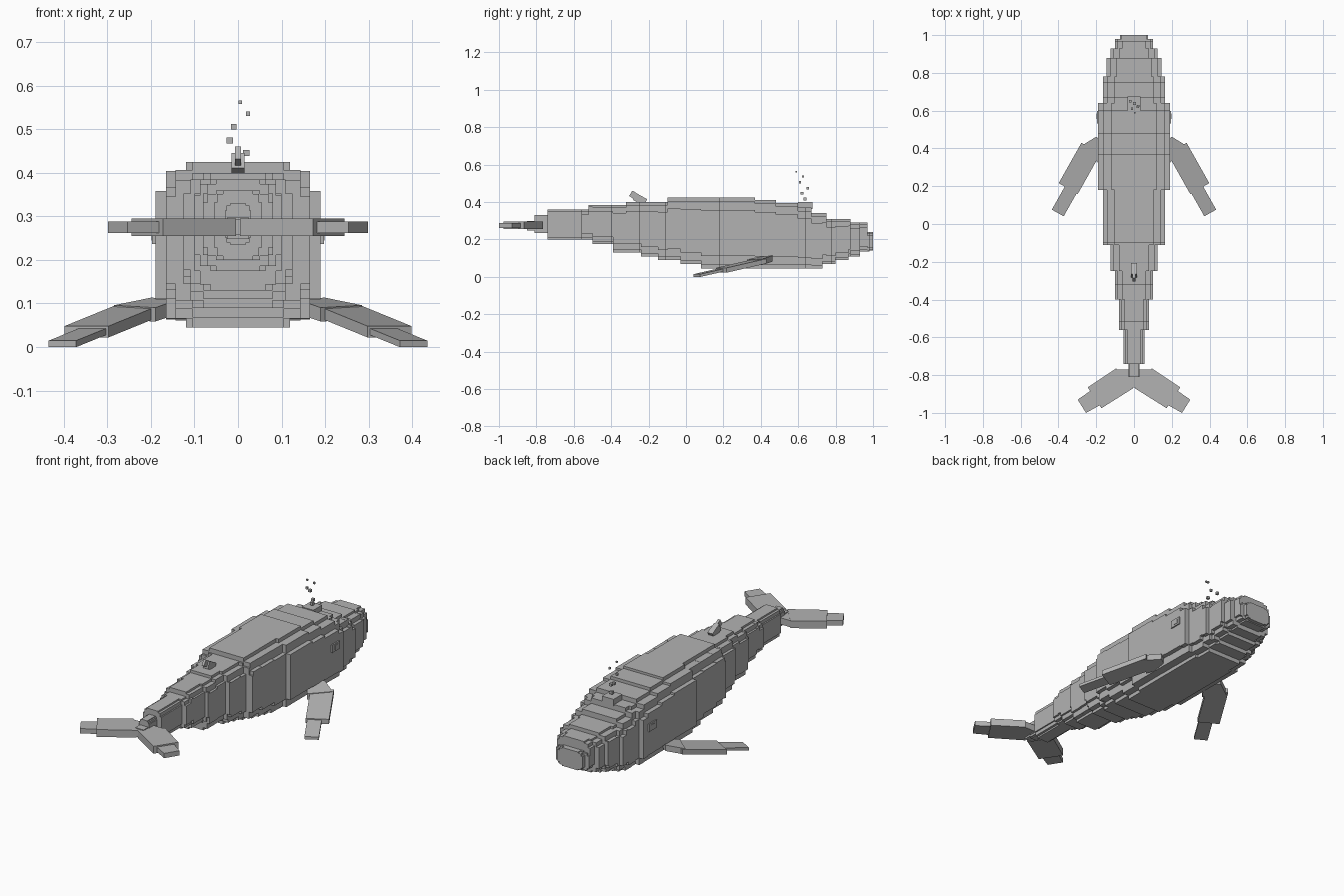
import bpy, bmesh, math
from mathutils import Matrix, Vector

if "Cube" in bpy.data.objects:
    bpy.data.objects.remove(bpy.data.objects["Cube"])

grey = bpy.data.materials.new("whale grey")
grey.diffuse_color = (0.45, 0.45, 0.45, 1)
grey.use_nodes = True
grey.node_tree.nodes["Principled BSDF"].inputs["Base Color"].default_value = grey.diffuse_color


def finish(name, bm):
    bmesh.ops.recalc_face_normals(bm, faces=bm.faces)
    me = bpy.data.meshes.new(name)
    bm.to_mesh(me)
    bm.free()
    me.materials.append(grey)
    ob = bpy.data.objects.new(name, me)
    bpy.context.collection.objects.link(ob)
    return ob


def prism(bm, lower, upper):
    """Closed prism between two matching loops of points."""
    a = [bm.verts.new(p) for p in lower]
    b = [bm.verts.new(p) for p in upper]
    bm.faces.new(a)
    bm.faces.new(b[::-1])
    for i in range(len(a)):
        j = (i + 1) % len(a)
        bm.faces.new((a[i], a[j], b[j], b[i]))


def box(bm, centre, size, tilt=0):
    m = Matrix.Translation(centre) @ Matrix.Rotation(tilt, 4, 'X') @ Matrix.Diagonal((*size, 1))
    bmesh.ops.create_cube(bm, size=1, matrix=m)


def plate(name, corners, height, thick):
    """Flat plate over an outline; height(x, y) gives its mid plane. Made on both sides."""
    for side, label in ((1, "right"), (-1, "left")):
        bm = bmesh.new()
        lo = [(side * x, y, height(x, y) - thick / 2) for x, y in corners]
        hi = [(side * x, y, height(x, y) + thick / 2) for x, y in corners]
        prism(bm, lo, hi)
        finish(f"{label}_{name}", bm)


# Body: stepped outlines as (end y, value), read from tail to nose
TOP = [(-.74, .33), (-.52, .36), (-.32, .385), (-.10, .40), (.37, .425), (.48, .412),
       (.60, .395), (.67, .37), (.75, .34), (.88, .31), (.97, .29), (1, .24)]
BOTTOM = [(-.74, .235), (-.50, .20), (-.39, .175), (-.24, .13), (-.15, .11), (-.03, .09),
          (.08, .068), (.73, .045), (.80, .068), (.87, .09), (.93, .11), (.98, .135), (1, .14)]
WIDTH = [(-.74, .03), (-.56, .055), (-.40, .08), (-.25, .10), (-.11, .125), (.18, .165),
         (.64, .19), (.78, .165), (.88, .145), (.93, .125), (.98, .10), (1, .075)]


def at(table, y):
    return next(v for end, v in table if y <= end)


cuts = sorted({-.81} | {e for t in (TOP, BOTTOM, WIDTH) for e, _ in t})
bm = bmesh.new()
for y0, y1 in zip(cuts, cuts[1:]):
    y = (y0 + y1) / 2
    t, b, w = at(TOP, y), at(BOTTOM, y), at(WIDTH, y)
    c, h = (t + b) / 2, (t - b) / 2
    # stepped corner of the cross-section
    q = [(w, .65 * h), (.87 * w, .65 * h), (.87 * w, .89 * h), (.63 * w, .89 * h), (.63 * w, h)]
    ring = (q + [(-x, z) for x, z in q[::-1]] + [(-x, -z) for x, z in q]
            + [(x, -z) for x, z in q[::-1]])
    prism(bm, [(x, y0, c + z) for x, z in ring], [(x, y1, c + z) for x, z in ring])
finish("body", bm)

# Tail root and flukes
bm = bmesh.new()
box(bm, (0, -.81, .2725), (.05, .08, .05))
box(bm, (0, -.8175, .275), (.19, .095, .036))
finish("tail_root", bm)
plate("inner_fluke", [(.095, -.765), (.245, -.865), (.172, -.975), (.005, -.87)], lambda x, y: .275, .04)
plate("outer_fluke", [(.14, -.82), (.298, -.93), (.254, -1), (.11, -.92)], lambda x, y: .275, .026)


# Pectoral fins: three overlapping plates sloping down along the fin
ROOT, ALONG = Vector((.20, .42)), Vector((.49, -.87)).normalized()
ACROSS = Vector((-ALONG.y, ALONG.x))


def slope(x, y):
    return .09 - .2 * (Vector((x, y)) - ROOT).dot(ALONG)


def strip(s0, s1, half, shift=0):
    return [tuple(ROOT + ALONG * s + ACROSS * (k * half + shift))
            for s, k in ((s0, -1), (s0, 1), (s1, 1), (s1, -1))]


plate("fin_shoulder", [(.13, .41), (.20, .462), (.285, .41), (.19, .325)], slope, .032)
plate("fin_blade", strip(.03, .275, .058, .015), slope, .026)
plate("fin_tip", strip(.20, .415, .036), slope, .015)

# Dorsal fin: two blocks leaning back
bm = bmesh.new()
box(bm, (0, -.245, .413), (.03, .065, .04), math.radians(-28))
box(bm, (0, -.272, .432), (.014, .055, .034), math.radians(-32))
finish("dorsal_fin", bm)

# Blowhole and spray drops
bm = bmesh.new()
box(bm, (0, .6375, .382), (.07, .075, .036))
finish("blowhole", bm)
bm = bmesh.new()
for x, y, z, s in [(.005, .59, .562, .008), (.023, .625, .536, .010), (-.010, .61, .506, .012),
                   (-.019, .65, .474, .014), (.019, .62, .446, .014), (.002, .637, .415, .016)]:
    box(bm, (x, y, z), (s, s, s))
finish("spray_drops", bm)

# Eyes
for side, label in ((1, "right"), (-1, "left")):
    bm = bmesh.new()
    box(bm, (side * .185, .565, .257), (.024, .065, .042))
    box(bm, (side * .196, .57, .257), (.006, .03, .024))
    finish(f"{label}_eye", bm)
